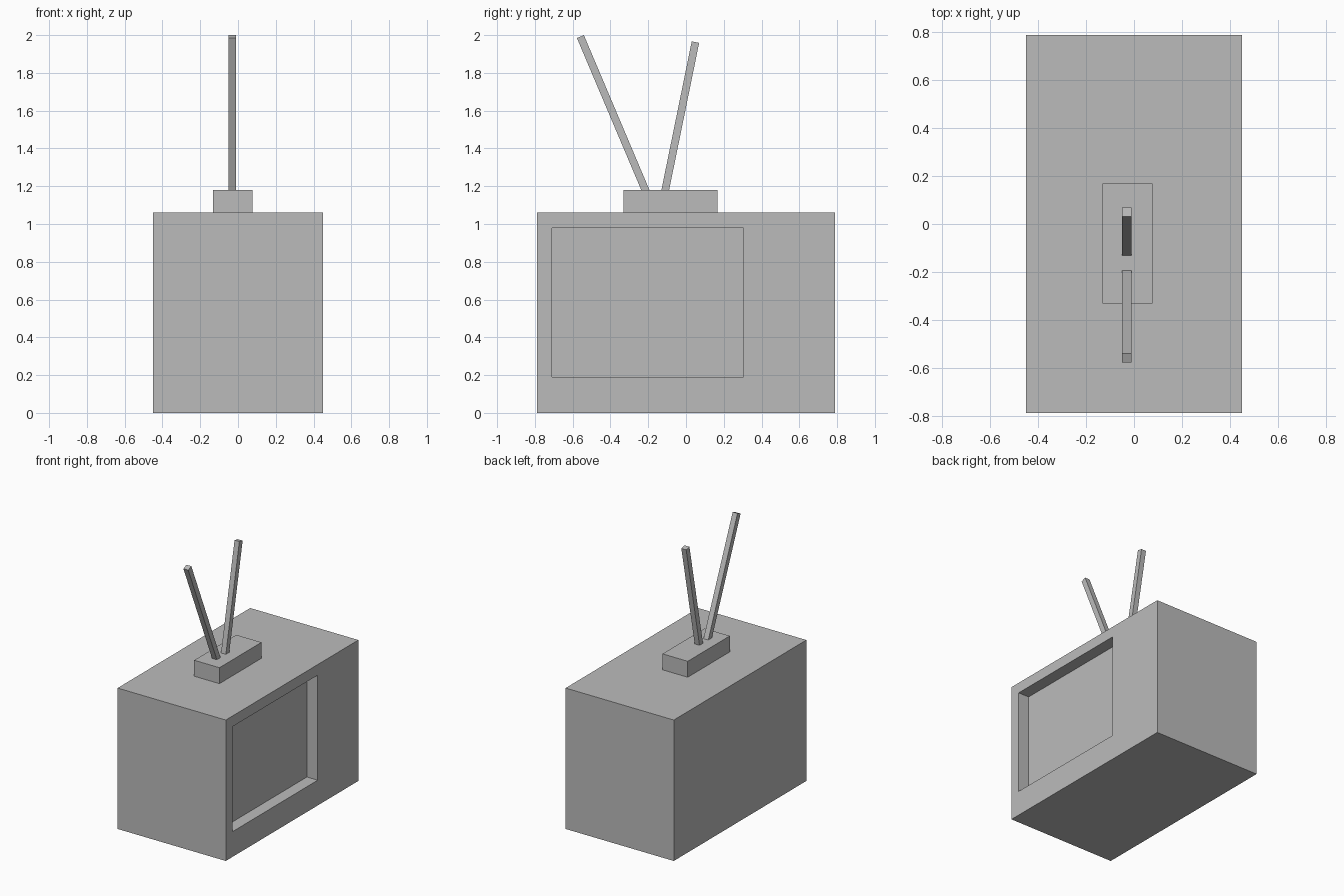
import bpy, bmesh
from mathutils import Matrix, Vector

old = bpy.data.objects.get("Cube")
if old:
    bpy.data.objects.remove(old, do_unlink=True)

grey = bpy.data.materials.new("plain_grey")
grey.use_nodes = True
colour = (0.5, 0.5, 0.5, 1)
grey.diffuse_color = colour
grey.node_tree.nodes["Principled BSDF"].inputs["Base Color"].default_value = colour


def add_object(name, bm):
    mesh = bpy.data.meshes.new(name)
    bm.to_mesh(mesh)
    bm.free()
    mesh.materials.append(grey)
    obj = bpy.data.objects.new(name, mesh)
    bpy.context.collection.objects.link(obj)
    return obj


def box(low, high):
    low, high = Vector(low), Vector(high)
    bm = bmesh.new()
    matrix = Matrix.Translation((low + high) / 2) @ Matrix.Diagonal((*(high - low), 1))
    bmesh.ops.create_cube(bm, size=1, matrix=matrix)
    return bm


def rod(name, base, tip, width):
    base, tip = Vector(base), Vector(tip)
    axis = tip - base
    half = width / 2
    bm = box((-half, -half, 0), (half, half, axis.length))
    turn = Vector((0, 0, 1)).rotation_difference(axis).to_matrix().to_4x4()
    bm.transform(Matrix.Translation(base) @ turn)
    return add_object(name, bm)


# Cabinet with the screen recessed into its left side
bm = box((-0.45, -0.788, 0), (0.45, 0.788, 1.06))
side = max(bm.faces, key=lambda f: f.calc_center_median().x)
bmesh.ops.inset_individual(bm, faces=[side], thickness=0.08)
for v in side.verts:
    v.co.y = -0.71 if v.co.y < 0 else 0.305
    v.co.z = 0.19 if v.co.z < 0.5 else 0.98
screen = bmesh.ops.extrude_discrete_faces(bm, faces=[side])["faces"][0]
bmesh.ops.translate(bm, verts=screen.verts, vec=(-0.09, 0, 0))
add_object("cabinet", bm)

# Aerial block and its two rods
add_object("aerial_base", box((-0.132, -0.332, 1.06), (0.078, 0.168, 1.18)))
rod("front_aerial", (-0.03, -0.194, 1.13), (-0.03, -0.559, 1.992), 0.04)
rod("back_aerial", (-0.03, -0.12, 1.13), (-0.03, 0.05, 1.963), 0.04)
